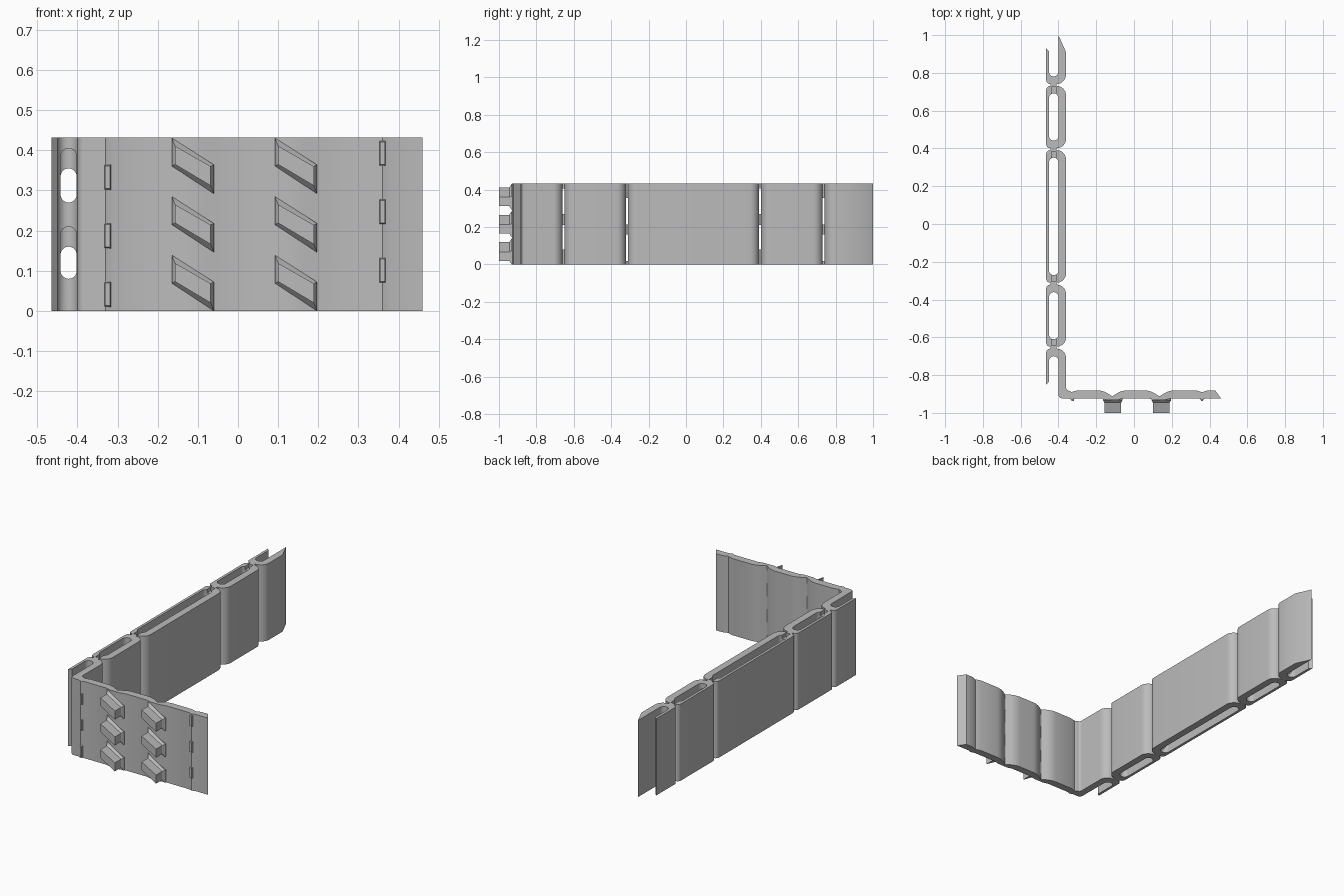
import bpy, bmesh
from math import sqrt
from mathutils import Vector

if "Cube" in bpy.data.objects:
    bpy.data.objects.remove(bpy.data.objects["Cube"])

H = 0.432
grey = bpy.data.materials.new("light_grey")
grey.use_nodes = True
grey.diffuse_color = (0.5, 0.5, 0.5, 1)
grey.node_tree.nodes["Principled BSDF"].inputs["Base Color"].default_value = (0.5, 0.5, 0.5, 1)


def rounded(points, steps=8):
    """Outline from (x, y) or (x, y, fillet length) corners."""
    out = []
    for i, p in enumerate(points):
        c = Vector(p[:2])
        if len(p) == 2:
            out.append(c)
            continue
        a = (Vector(points[i - 1][:2]) - c).normalized()
        b = (Vector(points[(i + 1) % len(points)][:2]) - c).normalized()
        w = sqrt(max(0, (1 - a.dot(b)) / 2))
        start, end = c + a * p[2], c + b * p[2]
        for k in range(steps + 1):
            t = k / steps
            u, v, s = (1 - t) ** 2, 2 * w * t * (1 - t), t * t
            out.append((start * u + c * v + end * s) / (u + v + s))
    return [p for i, p in enumerate(out) if (p - out[i - 1]).length > 1e-4]


def upright(outline, low=0, high=H):
    return [[(p[0], p[1], z) for p in outline] for z in (low, high)]


def box(x0, x1, y0, y1, z0, z1):
    return upright([(x0, y0), (x1, y0), (x1, y1), (x0, y1)], z0, z1)


def make(name, solids):
    """Object from solids, each a list of matching loops."""
    bm = bmesh.new()
    for loops in solids:
        rows = [[bm.verts.new(p) for p in loop] for loop in loops]
        n = len(rows[0])
        for low, high in zip(rows, rows[1:]):
            for i in range(n):
                j = (i + 1) % n
                bm.faces.new((low[i], low[j], high[j], high[i]))
        bm.faces.new(rows[0][::-1])
        bm.faces.new(rows[-1])
    bmesh.ops.recalc_face_normals(bm, faces=bm.faces)
    mesh = bpy.data.meshes.new(name)
    bm.to_mesh(mesh)
    bm.free()
    mesh.materials.append(grey)
    ob = bpy.data.objects.new(name, mesh)
    bpy.context.collection.objects.link(ob)
    return ob


def activate(ob):
    bpy.ops.object.select_all(action='DESELECT')
    ob.select_set(True)
    bpy.context.view_layer.objects.active = ob


def cut(ob, solids):
    cutter = make("cutter", solids)
    cutter.hide_render = True
    activate(ob)
    mod = ob.modifiers.new("cut", 'BOOLEAN')
    mod.operation, mod.solver, mod.object = 'DIFFERENCE', 'EXACT', cutter
    bpy.ops.object.modifier_apply(modifier=mod.name)
    bpy.data.objects.remove(cutter)


def smooth(ob):
    activate(ob)
    bpy.ops.object.shade_smooth_by_angle()


# Side wall: thin outer skin, thick inner skin
OUT, SKIN, CORE, INN = -0.465, -0.45, -0.40, -0.36
joints = [(0.736, -1), (0.396, -1), (-0.316, 1), (-0.655, 1)]
GAP, END = 0.005, 0.04
low_holes, high_holes = [(0.02, 0.16), (0.215, 0.355)], [(0.08, 0.21), (0.27, 0.405)]


def holes_at(i):
    return low_holes if i % 2 == 0 else high_holes


# Closed loops between the joints
segments = []
for i, name in enumerate(("rear_loop", "middle_loop", "front_loop")):
    y1, y0 = joints[i][0] - GAP, joints[i + 1][0] + GAP
    loop = make(name, [upright(rounded([(OUT, y0, .022), (INN, y0, .05), (INN, y1, .05), (OUT, y1, .022)]))])
    slot = rounded([(SKIN, y0 + END, .025), (CORE, y0 + END, .025),
                    (CORE, y1 - END, .025), (SKIN, y1 - END, .025)])
    cut(loop, [upright(slot, -0.1, H + 0.1)])
    segments.append((loop, (i, i + 1)))

# Open rear end
y = joints[0][0] + GAP
rear = [(OUT, 0.93), (OUT, y, .022), (INN, y, .05), (INN, 0.91), (CORE, 1.0),
        (CORE, y + END, .025), (SKIN, y + END, .025), (SKIN, 0.915)]
segments.append((make("rear_open_end", [upright(rounded(rear))]), (0,)))

# Open front end, corner and scalloped front wall
y = joints[3][0] - GAP
BACK, FRONT = -0.881, -0.923
front = [(OUT, -0.85), (OUT, y, .022), (INN, y, .05), (INN, BACK, .015),
         (-0.35, BACK), (-0.33, BACK - .008), (-0.30, BACK)]
for x in (-0.115, 0.135):
    front += [(x - .05, BACK, .03), (x, -0.912), (x + .05, BACK, .03)]
front += [(0.33, BACK), (0.36, BACK - .01), (0.39, BACK), (0.43, BACK), (0.46, FRONT),
          (0.38, FRONT), (0.36, FRONT - .007), (0.34, FRONT)]
for x in (0.135, -0.115):
    front += [(x + .06, FRONT), (x + .03, FRONT - .008), (x - .03, FRONT - .008), (x - .06, FRONT)]
front += [(-0.31, FRONT), (-0.33, FRONT - .007), (-0.35, FRONT), (CORE, FRONT, .02),
          (CORE, y - END, .025), (SKIN, y - END, .025), (SKIN, -0.835)]
segments.append((make("front_wall", [upright(rounded(front))]), (3,)))

# Rounded openings through the loop ends, and a notch on one side of each joint
for ob, ends in segments:
    solids = []
    for i in ends:
        yj, side = joints[i]
        for z0, z1 in holes_at(i):
            shape = rounded([(-.442, z0, .02), (-.402, z0, .02), (-.402, z1, .02), (-.442, z1, .02)])
            solids.append([[(p.x, yj + d, p.y) for p in shape] for d in (-0.06, 0.06)])
        ya, yb = sorted((yj + side * 0.012, yj + side * 0.06))
        solids.append(box(-0.438, -0.412, ya, yb, 0.412, H + 0.1))
    cut(ob, solids)
    smooth(ob)

# Small bars that hinge the loops together
for i, (yj, side) in enumerate(joints):
    edges = [0] + [z for pair in holes_at(i) for z in pair] + [H]
    make("hinge_bars_%d" % (i + 1),
         [box(-0.441, -0.411, yj - .009, yj + .009, a, b) for a, b in zip(edges[::2], edges[1::2])])

# Slanted studs with flared feet
studs = []
for x in (-0.157, 0.1):
    for row in range(3):
        z = 0.146 * row

        def ring(yy, f, tip):
            corners = [(x - f, 0.073 - f * .5), (x + .089 + f, 0.02 - f - tip),
                       (x + .089 + f, 0.068 + f * .5), (x - f, 0.119 + f + tip)]
            return [(px, yy, max(0, min(H, pz + z))) for px, pz in corners]
        studs.append([ring(-0.91, .008, .012), ring(-0.932, .008, .012), ring(-0.945, 0, 0), ring(-1.0, 0, 0)])
make("slanted_studs", studs)

# Shallow tabs near both ends of the front wall
tabs = []
for x, base in ((-0.325, 0.005), (0.36, 0.065)):
    for row in range(3):
        z = base + 0.146 * row
        tabs.append([[(x - w, yy, z + e), (x + w, yy, z + e), (x + w, yy, z + .072 - e), (x - w, yy, z + .072 - e)]
                     for yy, w, e in ((-0.91, .011, 0), (-0.936, .006, .008))])
make("small_tabs", tabs)
